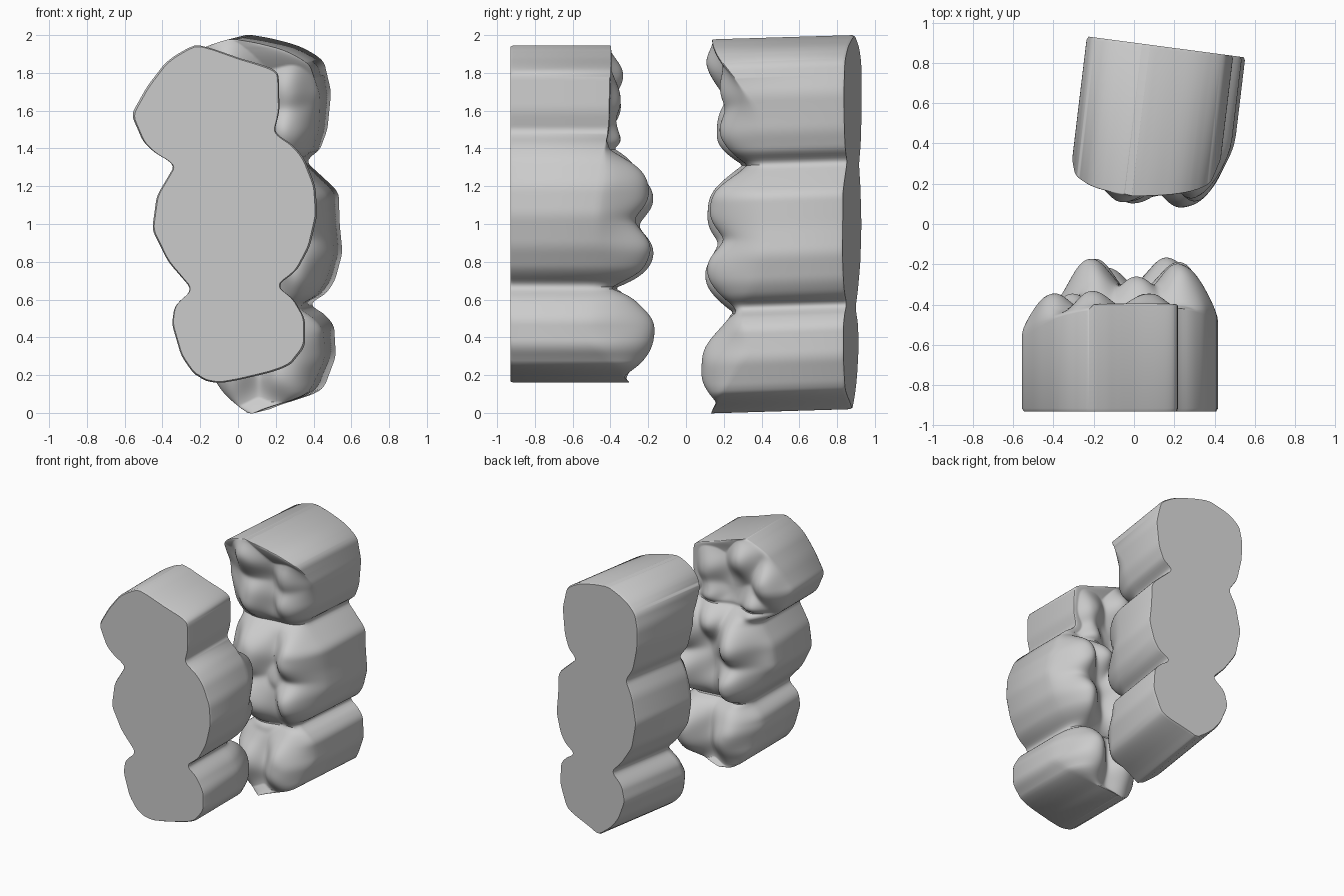
import bpy, bmesh, math

if "Cube" in bpy.data.objects:
    bpy.data.objects.remove(bpy.data.objects["Cube"])

ROWS, COLS = 190, 76


def lerp_table(tab, z):
    if z <= tab[0][0]:
        return tab[0][1]
    for (z0, v0), (z1, v1) in zip(tab, tab[1:]):
        if z <= z1:
            return v0 + (v1 - v0) * (z - z0) / (z1 - z0)
    return tab[-1][1]


def soft(tab, z, r=0.03):
    # lightly rounded table lookup, exact at both ends
    r = min(r, z - tab[0][0], tab[-1][0] - z)
    return sum(lerp_table(tab, z + k * r) for k in (-1, -.6, -.3, 0, .3, .6, 1)) / 7


def tooth_block(name, left, right, rim_l, rim_r, necks, floors, cusps, place, base):
    """Three joined teeth: outline spans per z, cusped crown, straight walls, flat base."""
    z_lo, z_hi = left[0][0], left[-1][0]
    bounds = [z_lo] + necks + [z_hi]

    def crown(x, z, t):
        rim = soft(rim_l, z, .05) * (1 - t) + soft(rim_r, z, .05) * t
        i = 0 if z < necks[0] else 1 if z < necks[1] else 2
        v = (z - bounds[i]) / (bounds[i + 1] - bounds[i]) * 2 - 1
        outer = (i == 0 and v < 0) or (i == 2 and v > 0)
        ez = math.sqrt(max(0, 1 - abs(v) ** 4)) if outer else 1 - .4 * abs(v) ** 9
        ex = math.sqrt(max(0, 1 - abs(2 * t - 1) ** 4))
        floor = soft(floors, z, .06)
        # broad cusps joined by a power norm, which leaves fissures between them
        lift = 0
        for cx, cz, h, s in cusps:
            q = ((x - cx) ** 2 + .55 * (z - cz) ** 2) / (2 * s * s)
            lift += (h * math.exp(-q ** 1.2)) ** 4
        lift = lift ** .25
        ripple = .008 * math.sin(23 * x + 9 * z) * math.sin(19 * z - 8 * x)
        return rim + (max(floor + lift + ripple, rim + .02) - rim) * ex * ez

    bm = bmesh.new()
    grid = []
    for i in range(ROWS + 1):
        f = i / ROWS
        f = .5 * f + .25 * (1 - math.cos(math.pi * f))
        z = z_lo + (z_hi - z_lo) * f
        xl, xr = soft(left, z), soft(right, z)
        row = []
        for j in range(COLS + 1):
            u = j / COLS
            t = .3 * u + .35 * (1 - math.cos(math.pi * u))
            x = xl + (xr - xl) * t
            row.append((bm.verts.new(place(x, z, crown(x, z, t))), x, z))
        grid.append(row)
    for a, b in zip(grid, grid[1:]):
        for j in range(COLS):
            bm.faces.new((a[j][0], b[j][0], b[j + 1][0], a[j + 1][0]))
    # walls and base
    rim = (grid[0] + [r[-1] for r in grid[1:-1]] + grid[-1][::-1]
           + [r[0] for r in grid[-2:0:-1]])
    cx = (min(p[1] for p in rim) + max(p[1] for p in rim)) / 2
    cz = (z_lo + z_hi) / 2

    def ring(inset, drop):
        return [bm.verts.new(place(x + (cx - x) * inset, z + (cz - z) * inset * .4,
                                   base(x) + drop)) for _, x, z in rim]
    loops = [[p[0] for p in rim], ring(0, .015), ring(.02, 0)]
    n = len(rim)
    for a, b in zip(loops, loops[1:]):
        for k in range(n):
            bm.faces.new((a[k], a[(k + 1) % n], b[(k + 1) % n], b[k]))
    bm.faces.new(loops[-1])
    bmesh.ops.recalc_face_normals(bm, faces=bm.faces)
    me = bpy.data.meshes.new(name)
    bm.to_mesh(me)
    bm.free()
    ob = bpy.data.objects.new(name, me)
    bpy.context.collection.objects.link(ob)
    bpy.context.view_layer.objects.active = ob
    ob.select_set(True)
    bpy.ops.object.shade_smooth_by_angle(angle=math.radians(40))
    ob.select_set(False)


# Front block: crowns point to +y, base flat at the front
tooth_block(
    "front_tooth_block",
    left=[(.16, -.12), (.17, -.18), (.2, -.23), (.3, -.3), (.47, -.35), (.57, -.335), (.65, -.24),
          (.8, -.37), (.97, -.455), (1.15, -.43), (1.25, -.37), (1.32, -.33), (1.36, -.42),
          (1.43, -.5), (1.58, -.565), (1.73, -.48), (1.86, -.38), (1.92, -.29), (1.945, -.23)],
    right=[(.16, -.08), (.18, .04), (.24, .27), (.27, .29), (.35, .355), (.5, .355), (.61, .29),
           (.67, .2), (.75, .31), (.88, .38), (1.05, .42), (1.2, .41), (1.35, .35),
           (1.43, .28), (1.48, .19), (1.6, .22), (1.8, .215), (1.83, .19), (1.87, .02),
           (1.92, -.1), (1.945, -.2)],
    rim_l=[(.16, -.32), (.4, -.5), (.7, -.5), (1.1, -.5), (1.35, -.5), (1.6, -.57), (1.945, -.43)],
    rim_r=[(.16, -.3), (.25, -.4), (.4, -.56), (.6, -.55), (.7, -.52), (1.1, -.49),
           (1.35, -.45), (1.5, -.41), (1.945, -.4)],
    necks=[.66, 1.4],
    floors=[(.16, -.34), (.66, -.36), (1.3, -.36), (1.48, -.45), (1.945, -.43)],
    cusps=[(.19, .42, .19, .12), (-.17, .42, .14, .11),
           (-.22, .83, .2, .1), (-.22, 1.14, .19, .1), (.25, .84, .2, .11),
           (.25, 1.18, .18, .1), (.02, 1.3, .1, .08),
           (-.42, 1.62, .12, .08), (-.2, 1.78, .1, .08), (.08, 1.66, .1, .09),
           (-.3, 1.43, .1, .07), (.06, 1.48, .09, .07)],
    place=lambda x, z, h: (x, h, z),
    base=lambda x: -.93)


# Back block: crowns point to -y, whole block leans and its base is skewed
def lean(x, z, h):
    d = -h - (.9 - .13 * x)
    return (x + .12 * d, -h, z + .03 * d)


tooth_block(
    "back_tooth_block",
    left=[(.02, .14), (.06, .08), (.12, .01), (.2, -.05), (.35, -.11), (.47, -.08), (.55, .02),
          (.65, -.08), (.8, -.18), (1.0, -.22), (1.2, -.18), (1.32, -.12), (1.42, -.19),
          (1.6, -.23), (1.75, -.235), (1.87, -.21), (1.95, -.12), (1.99, .0), (2, .04)],
    right=[(.02, .17), (.06, .27), (.1, .42), (.14, .46), (.3, .52), (.47, .51), (.55, .43),
           (.57, .35), (.62, .46), (.7, .515), (.85, .555), (1.0, .54), (1.17, .535),
           (1.25, .45), (1.34, .35), (1.38, .43), (1.5, .475), (1.7, .495), (1.87, .455),
           (1.95, .32), (1.98, .2), (2, .08)],
    rim_l=[(0, -.15), (.3, -.3), (.55, -.34), (.95, -.37), (1.35, -.36), (1.7, -.36), (2, -.15)],
    rim_r=[(0, -.12), (.15, -.22), (.35, -.36), (.55, -.3), (.7, -.4), (.9, -.45), (1.2, -.42),
           (1.4, -.45), (1.6, -.41), (1.8, -.25), (1.92, -.16), (2, -.14)],
    necks=[.55, 1.33],
    floors=[(0, -.18), (.55, -.25), (.9, -.24), (1.35, -.28), (1.75, -.26), (2, -.18)],
    cusps=[(.36, .28, .14, .11), (.06, .27, .11, .1),
           (.41, .77, .15, .09), (.41, 1.12, .15, .1), (.1, .74, .14, .1),
           (.06, 1.1, .15, .1), (.25, .95, .05, .06),
           (.37, 1.5, .11, .09), (.35, 1.72, .08, .08), (.04, 1.52, .11, .09),
           (.05, 1.84, .12, .09)],
    place=lean,
    base=lambda x: -(.9 - .13 * x))
